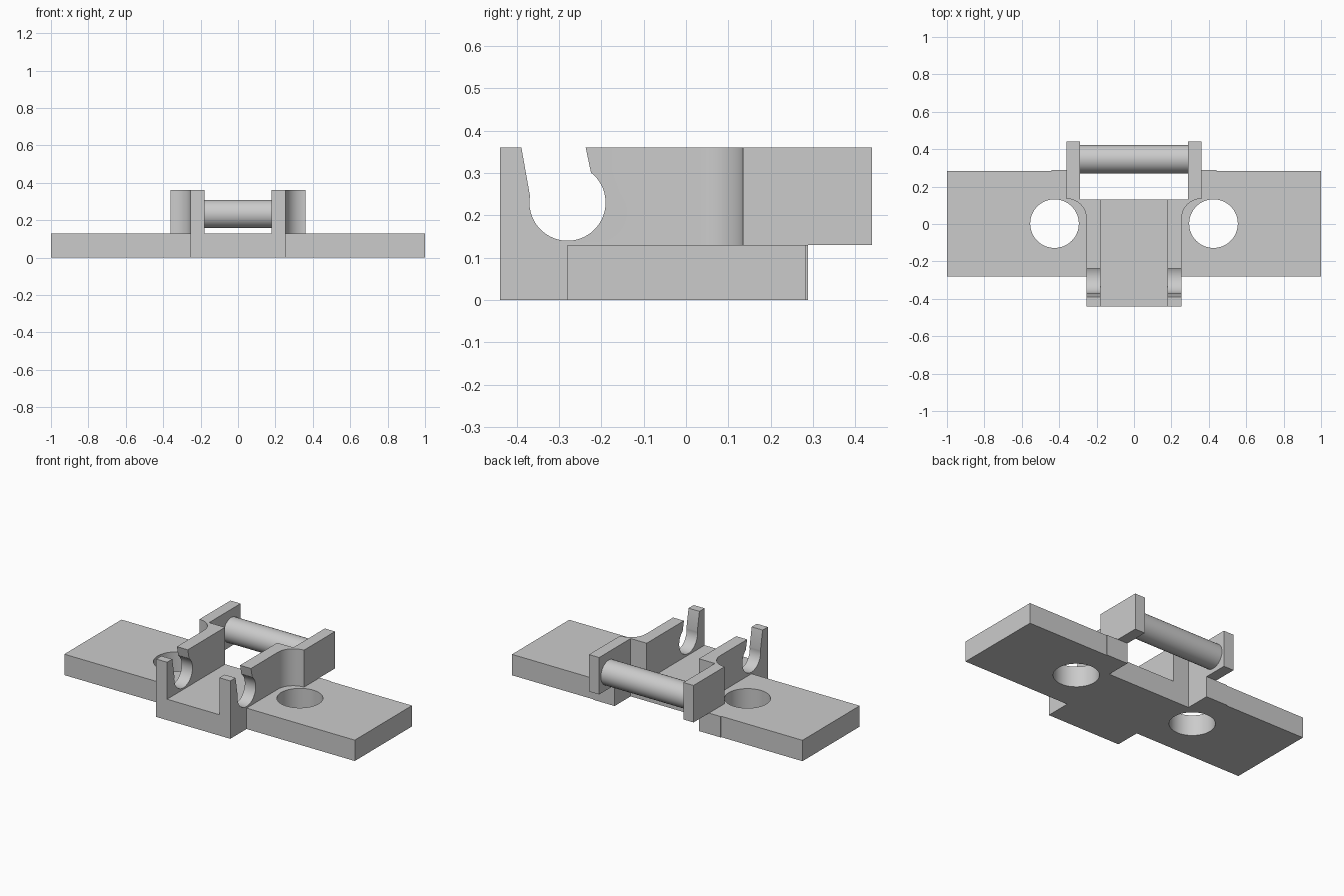
import bpy, bmesh, math
from mathutils import Vector

cube = bpy.data.objects.get("Cube")
if cube:
    bpy.data.objects.remove(cube, do_unlink=True)

grey = bpy.data.materials.new("plain grey")
grey.use_nodes = True
COLOR = (0.6, 0.6, 0.6, 1)
grey.diffuse_color = COLOR
grey.node_tree.nodes["Principled BSDF"].inputs["Base Color"].default_value = COLOR


def arc(cx, cy, r, start, end, steps):
    """Points along an arc, angles in degrees."""
    angles = [math.radians(start + (end - start) * i / steps) for i in range(steps + 1)]
    return [(cx + r * math.cos(a), cy + r * math.sin(a)) for a in angles]


def prism(name, outline, low, high, axis="z"):
    """Extrude an outline in xy along z, or an outline in yz along x."""
    place = (lambda p: (p[0], p[1], low)) if axis == "z" else (lambda p: (low, p[0], p[1]))
    step = Vector((0, 0, high - low)) if axis == "z" else Vector((high - low, 0, 0))
    bm = bmesh.new()
    face = bm.faces.new([bm.verts.new(place(p)) for p in outline])
    new = bmesh.ops.extrude_face_region(bm, geom=[face])["geom"]
    bmesh.ops.translate(bm, vec=step, verts=[v for v in new if isinstance(v, bmesh.types.BMVert)])
    bmesh.ops.recalc_face_normals(bm, faces=bm.faces)
    mesh = bpy.data.meshes.new(name)
    bm.to_mesh(mesh)
    bm.free()
    mesh.materials.append(grey)
    obj = bpy.data.objects.new(name, mesh)
    bpy.context.collection.objects.link(obj)
    return obj


def cut(obj, cutter):
    mod = obj.modifiers.new("cut", "BOOLEAN")
    mod.operation = "DIFFERENCE"
    mod.solver = "EXACT"
    mod.object = cutter
    bpy.context.view_layer.objects.active = obj
    bpy.ops.object.modifier_apply(modifier=mod.name)
    bpy.data.objects.remove(cutter, do_unlink=True)


def smooth(obj):
    bpy.ops.object.select_all(action="DESELECT")
    obj.select_set(True)
    bpy.context.view_layer.objects.active = obj
    bpy.ops.object.shade_smooth_by_angle(angle=math.radians(30))


PLATE, TOP, FRONT, BACK = 0.13, 0.36, -0.44, 0.44

# Base plate: wide wings, front tongue, rear notch with slightly proud shoulders
half = [(0.255, FRONT), (0.255, -0.28), (1, -0.28), (1, 0.283),
        (0.44, 0.283), (0.44, 0.288), (0.29, 0.288), (0.29, PLATE)]
base = prism("base_plate", half + [(-x, y) for x, y in reversed(half)], 0, PLATE)
for side in (1, -1):
    cut(base, prism("screw_hole", arc(side * 0.425, 0.002, 0.13, 0, 354.375, 63), -0.1, 0.3))
smooth(base)

# Side walls: flared outward behind a curved corner, with a keyhole slot in front
wall = ([(0.18, FRONT), (0.255, FRONT)]
        + arc(0.36, 0.03, 0.105, 180, 90, 16)
        + [(0.36, BACK), (0.29, BACK), (0.29, PLATE), (0.18, PLATE)])
slot = arc(-0.28, 0.23, 0.09, 170, 412, 40) + [(-0.237, TOP), (-0.245, 0.42), (-0.4, 0.42), (-0.389, TOP)]
for side, name in ((1, "left"), (-1, "right")):
    obj = prism(name + "_wall", [(side * x, y) for x, y in wall], PLATE, TOP)
    cut(obj, prism("slot", slot, side * 0.1, side * 0.32, "x"))
    smooth(obj)

# Round cross bar between the rear arms
smooth(prism("cross_bar", arc(0.347, 0.233, 0.076, 0, 352.5, 47), -0.29, 0.29, "x"))
